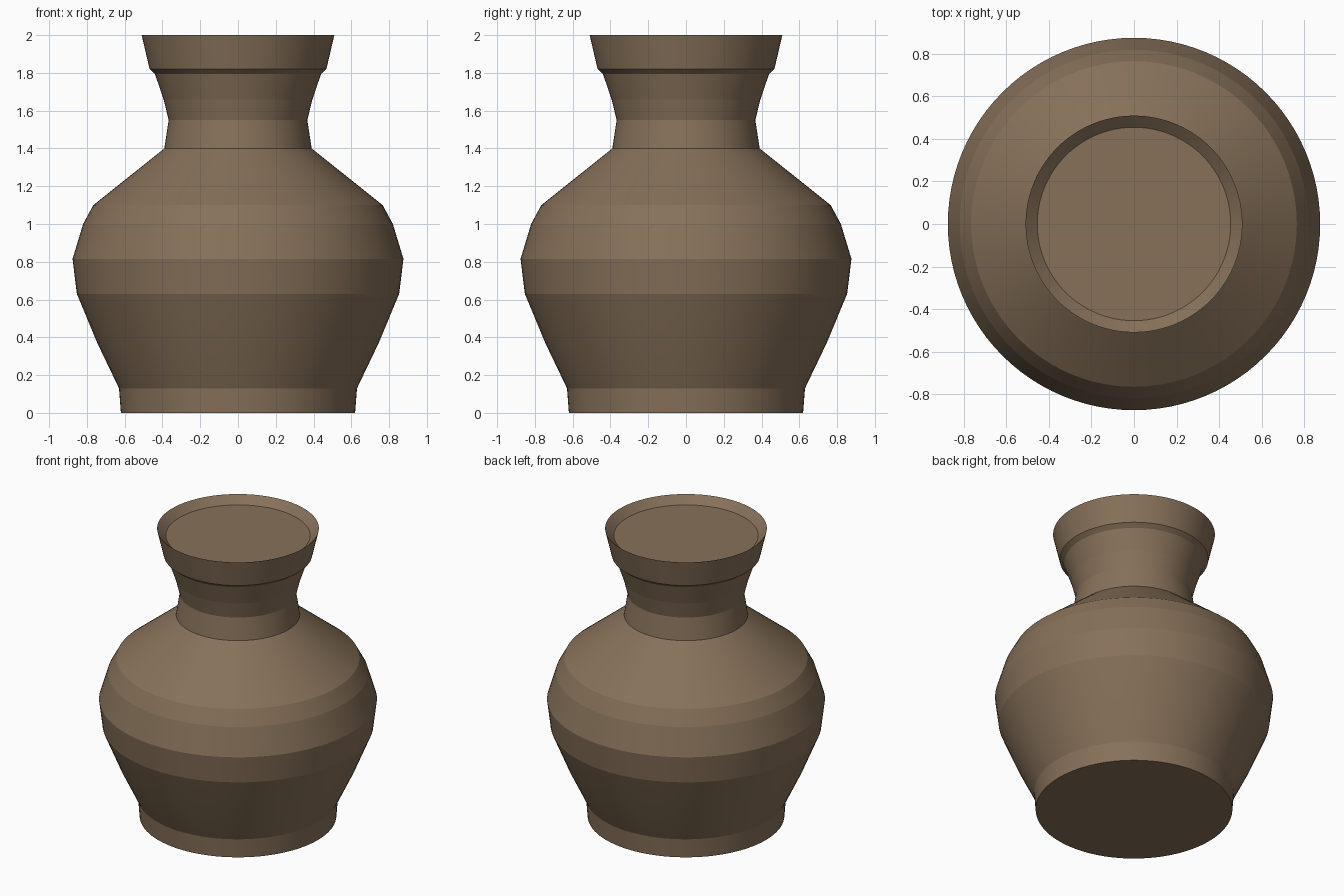
import bpy, bmesh, math

if "Cube" in bpy.data.objects:
    bpy.data.objects.remove(bpy.data.objects["Cube"])

# Lathe profile of the vase: (radius, height)
PROFILE = [
    (0.62, 0.00), (0.63, 0.13), (0.745, 0.37), (0.853, 0.63), (0.876, 0.815),
    (0.82, 1.00), (0.766, 1.10), (0.39, 1.40), (0.367, 1.55), (0.394, 1.66),
    (0.44, 1.795), (0.468, 1.82), (0.51, 2.00), (0.455, 1.95),
]
SEGMENTS = 96

clay = bpy.data.materials.new("brown clay")
clay.diffuse_color = (0.242, 0.165, 0.100, 1)
clay.use_nodes = True
clay.node_tree.nodes["Principled BSDF"].inputs["Base Color"].default_value = clay.diffuse_color

# Body: rings joined by quads, closed by a base and a sunken mouth disc
bm = bmesh.new()
rings = []
for r, z in PROFILE:
    rings.append([bm.verts.new((r * math.cos(a), r * math.sin(a), z))
                  for a in (2 * math.pi * i / SEGMENTS for i in range(SEGMENTS))])
for low, high in zip(rings, rings[1:]):
    for i in range(SEGMENTS):
        j = (i + 1) % SEGMENTS
        bm.faces.new((low[i], low[j], high[j], high[i]))
bm.faces.new(rings[0][::-1])
bm.faces.new(rings[-1])

mesh = bpy.data.meshes.new("vase")
bm.to_mesh(mesh)
bm.free()
mesh.materials.append(clay)
vase = bpy.data.objects.new("vase", mesh)
bpy.context.collection.objects.link(vase)

# Smooth around the axis, crisp between the turned bands
bpy.context.view_layer.objects.active = vase
vase.select_set(True)
bpy.ops.object.shade_smooth_by_angle(angle=math.radians(4.5))
